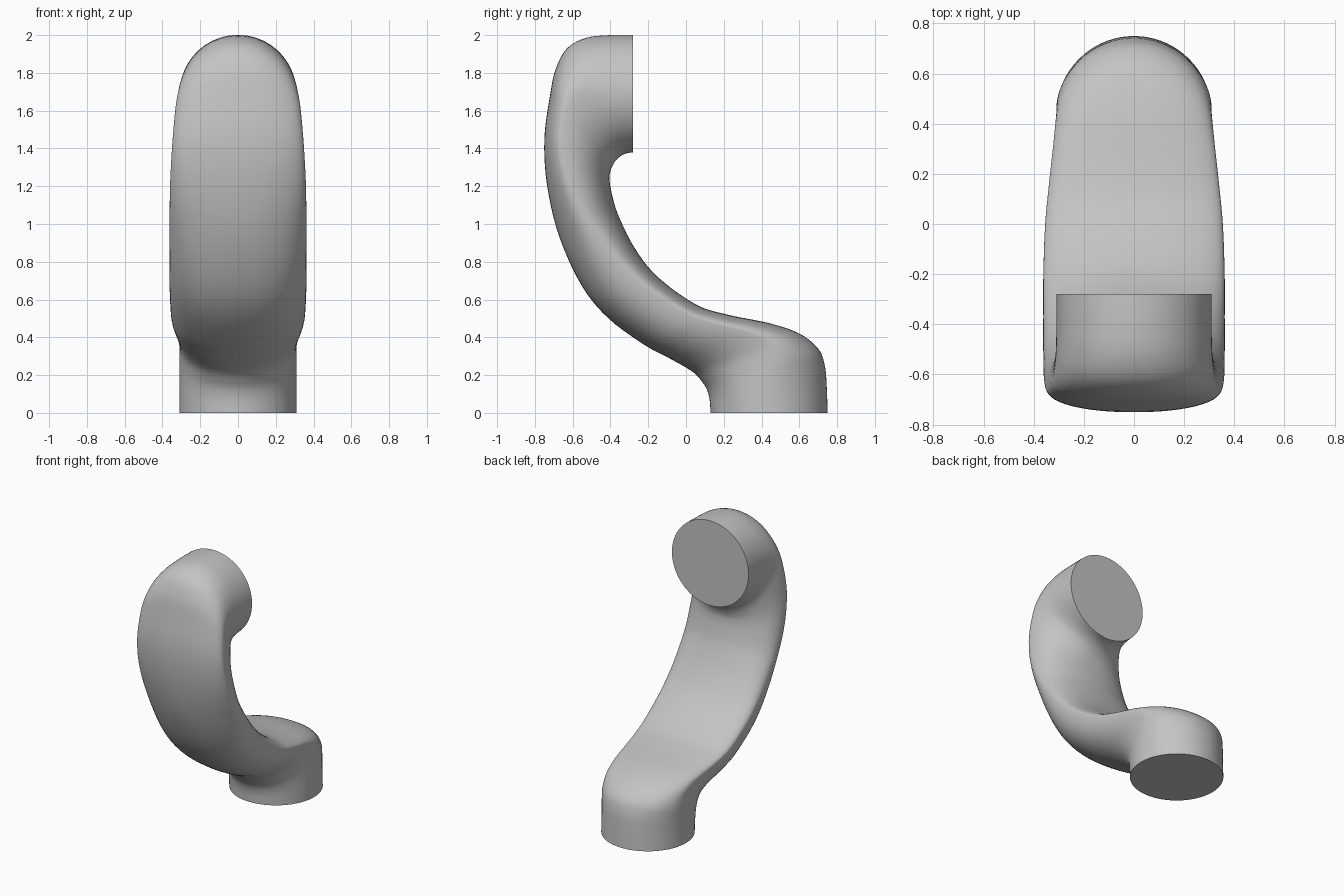
import bpy, bmesh, math
from mathutils import Vector

cube = bpy.data.objects.get("Cube")
if cube:
    bpy.data.objects.remove(cube, do_unlink=True)

# Plain grey material
grey = bpy.data.materials.new("plain grey")
grey.use_nodes = True
colour = (0.55, 0.55, 0.55, 1)
grey.diffuse_color = colour
grey.node_tree.nodes["Principled BSDF"].inputs["Base Color"].default_value = colour

# Key sections from foot to upper end:
# outer edge y, z; inner edge y, z; half width; position of the widest point (0 outer, 1 inner)
SECTIONS = [
    (.13, 0, .75, 0, .31, .5),
    (.125, .07, .745, .14, .31, .5),
    (.11, .125, .735, .25, .31, .53),
    (.085, .165, .7, .34, .31, .6),
    (.05, .205, .6, .42, .31, .7),
    (0, .24, .44, .475, .32, .76),
    (-.09, .29, .22, .52, .34, .78),
    (-.22, .36, .05, .575, .355, .78),
    (-.41, .5, -.15, .72, .362, .74),
    (-.55, .67, -.27, .87, .362, .66),
    (-.67, .93, -.36, 1.05, .362, .52),
    (-.735, 1.2, -.397, 1.18, .36, .38),
    (-.75, 1.45, -.405, 1.245, .35, .28),
    (-.72, 1.68, -.4, 1.28, .335, .26),
    (-.69, 1.82, -.388, 1.31, .322, .31),
    (-.63, 1.93, -.37, 1.338, .313, .4),
    (-.53, 1.985, -.345, 1.36, .31, .47),
    (-.4, 2, -.315, 1.374, .31, .5),
    (-.28, 2, -.28, 1.38, .31, .5),
]
SIDES, STEPS = 72, 5


def spline(keys, steps):
    """Smooth interpolation through the key sections."""
    rows = []
    last = len(keys) - 1
    for i in range(last):
        quad = [keys[max(0, min(last, i + k))] for k in (-1, 0, 1, 2)]
        for s in range(steps):
            t = s / steps
            rows.append([b + t * ((c - a) + t * (2*a - 5*b + 4*c - d + t * (3*b - a - 3*c + d))) / 2
                         for a, b, c, d in zip(*quad)])
    return rows + [list(keys[-1])]


def section_ring(bm, row):
    """Two half ellipses of different depth, joined at the widest point."""
    oy, oz, iy, iz, width, widest = row
    outer, inner = Vector((0, oy, oz)), Vector((0, iy, iz))
    power = 2 / (2 + abs(widest - .5))
    ring = []
    for k in range(SIDES):
        angle = math.tau * k / SIDES
        c, s = math.cos(angle), math.sin(angle)
        x = math.copysign(abs(c) ** power, c) * width
        v = math.copysign(abs(s) ** power, s)
        depth = widest + v * ((1 - widest) if v > 0 else widest)
        ring.append(bm.verts.new(outer.lerp(inner, depth) + Vector((x, 0, 0))))
    return ring


# Curved arm: skin the sections and close both round ends
bm = bmesh.new()
rings = [section_ring(bm, row) for row in spline(SECTIONS, STEPS)]
for low, high in zip(rings, rings[1:]):
    for k in range(SIDES):
        n = (k + 1) % SIDES
        bm.faces.new((low[k], low[n], high[n], high[k]))
bm.faces.new(rings[0])
bm.faces.new(rings[-1])
bmesh.ops.recalc_face_normals(bm, faces=bm.faces)

mesh = bpy.data.meshes.new("curved_arm")
bm.to_mesh(mesh)
bm.free()
mesh.materials.append(grey)
arm = bpy.data.objects.new("curved_arm", mesh)
bpy.context.collection.objects.link(arm)

# Smooth sides, crisp rims at the end discs
bpy.ops.object.select_all(action='DESELECT')
arm.select_set(True)
bpy.context.view_layer.objects.active = arm
bpy.ops.object.shade_smooth_by_angle(angle=math.radians(50))
